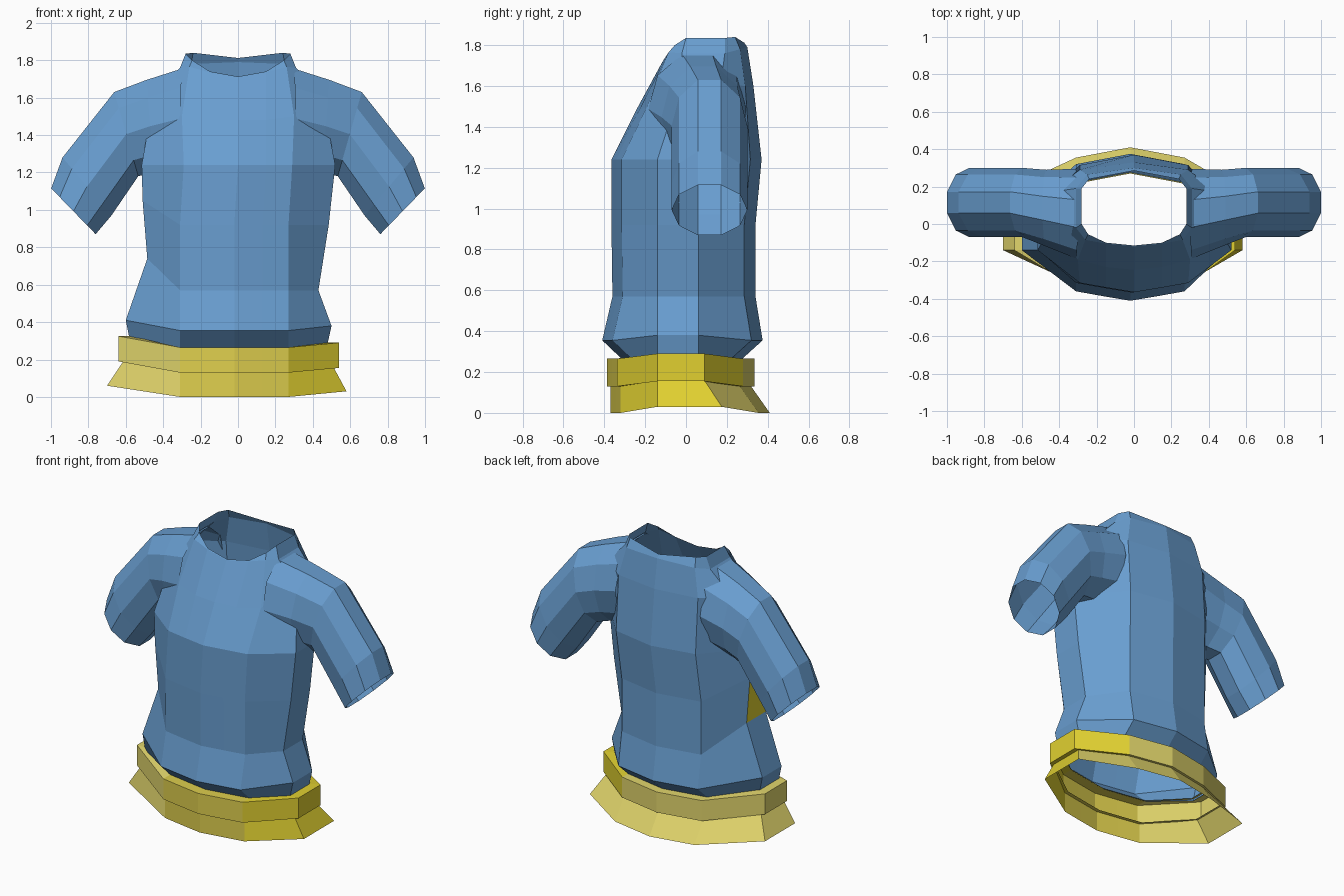
import bpy, bmesh, math

if "Cube" in bpy.data.objects:
    bpy.data.objects.remove(bpy.data.objects["Cube"])


def material(name, rgb):
    m = bpy.data.materials.new(name)
    m.diffuse_color = (*rgb, 1)
    m.use_nodes = True
    m.node_tree.nodes["Principled BSDF"].inputs["Base Color"].default_value = m.diffuse_color
    return m


BLUE = material("shirt blue", (0.14, 0.34, 0.63))
BRIGHT = material("bright yellow", (0.75, 0.63, 0.03))
GOLD = material("soft yellow", (0.73, 0.62, 0.075))
PALE = material("pale yellow", (0.76, 0.67, 0.15))


def loft(name, rings, mats, rule=None):
    """Skin a list of closed rings with flat quads; rule picks the material."""
    bm = bmesh.new()
    vs = [[bm.verts.new(p) for p in r] for r in rings]
    n = len(rings[0])
    for a, b in zip(vs, vs[1:]):
        for i in range(n):
            j = (i + 1) % n
            f = bm.faces.new((a[i], a[j], b[j], b[i]))
            if rule:
                f.material_index = rule(f.calc_center_median())
    bmesh.ops.recalc_face_normals(bm, faces=bm.faces)
    me = bpy.data.meshes.new(name)
    bm.to_mesh(me)
    bm.free()
    for m in mats:
        me.materials.append(m)
    ob = bpy.data.objects.new(name, me)
    bpy.context.collection.objects.link(ob)
    return ob


def mirror_ring(half):
    """Half ring from front centre round +x to back centre, completed on -x."""
    return half + [(-x, y, z) for x, y, z in half[-2:0:-1]]


def body_ring(left, right, front, back, z, zl=0, zr=0, sf=-0.14, sb=0.06, cx=-0.02):
    """Faceted body section; sides may be lifted by zl / zr."""
    c = 0.29
    return [(cx, front, z), (cx + 0.15, front + 0.025, z), (cx + c, front + 0.05, z),
            (right, sf, z + zr), (right, sb, z + zr),
            (cx + c, back - 0.055, z), (cx, back, z), (cx - c, back - 0.055, z),
            (left, sb, z + zl), (left, sf, z + zl),
            (cx - c, front + 0.05, z), (cx - 0.15, front + 0.025, z)]


def side_patch(c):
    """Yellow patch on the left flank under the arm."""
    return 1 if c.x < -0.47 and 0.74 < c.z < 1.0 else 0


# Torso with shoulders and raised collar
loft("torso", [
    body_ring(-0.58, 0.48, -0.31, 0.27, 0.26, 0.05, 0.03),
    body_ring(-0.60, 0.50, -0.41, 0.375, 0.355, 0.055, 0.025),
    body_ring(-0.485, 0.43, -0.36, 0.34, 0.57, 0.17, 0.0),
    body_ring(-0.51, 0.485, -0.365, 0.34, 0.92, 0.13),
    body_ring(-0.515, 0.52, -0.365, 0.37, 1.24, cx=0),
    mirror_ring([(0, -0.245, 1.48), (0.15, -0.23, 1.48), (0.30, -0.19, 1.50),
                 (0.45, -0.02, 1.61), (0.45, 0.17, 1.61),
                 (0.29, 0.29, 1.60), (0, 0.33, 1.60)]),
    mirror_ring([(0, -0.12, 1.71), (0.15, -0.105, 1.735), (0.26, -0.085, 1.765),
                 (0.31, -0.02, 1.76), (0.31, 0.19, 1.76),
                 (0.25, 0.265, 1.78), (0, 0.30, 1.79)]),
    mirror_ring([(0, -0.115, 1.713), (0.15, -0.1, 1.74), (0.245, -0.055, 1.80),
                 (0.28, 0.0, 1.835), (0.28, 0.19, 1.835),
                 (0.24, 0.24, 1.84), (0, 0.285, 1.812)]),
], [BLUE, BRIGHT], side_patch)


# Ten-sided open sleeves that blend into the chest
def sleeve_ring(side, outer, inner, y0, y1):
    cx, cz = (outer[0] + inner[0]) / 2, (outer[1] + inner[1]) / 2
    k = 1 / math.cos(math.radians(18))
    ux, uz = (outer[0] - cx) * k, (outer[1] - cz) * k
    pts = []
    for i in range(10):
        a = math.radians(18 + 36 * i)
        pts.append((side * (cx + ux * math.cos(a) * math.cos(math.radians(18))),
                    (y0 + y1) / 2 + (y1 - y0) / 2 * math.sin(a),
                    cz + uz * math.cos(a)))
    return pts


for side, name in ((1, "right_sleeve"), (-1, "left_sleeve")):
    loft(name, [
        sleeve_ring(side, (0.30, 1.755), (0.32, 1.22), -0.185, 0.295),
        sleeve_ring(side, (0.49, 1.695), (0.45, 1.20), -0.12, 0.29),
        sleeve_ring(side, (0.665, 1.63), (0.53, 1.18), -0.07, 0.30),
        sleeve_ring(side, (0.945, 1.28), (0.67, 0.97), -0.07, 0.30),
        sleeve_ring(side, (1.005, 1.115), (0.755, 0.87), -0.07, 0.30),
    ], [BLUE])


def hem_colour(c):
    """Bright on the right, soft across the front, pale on the left and back."""
    if c.x > 0.3 and c.y < 0.2:
        return 0
    return 1 if c.y < -0.2 and c.x > -0.3 else 2


HEM = [BRIGHT, GOLD, PALE]

# Waistband with a rim at top and bottom
loft("waistband", [
    body_ring(-0.57, 0.47, -0.31, 0.27, 0.265, 0.06, 0.025),
    body_ring(-0.64, 0.54, -0.387, 0.335, 0.265, 0.06, 0.025, sb=0.09),
    body_ring(-0.64, 0.54, -0.387, 0.335, 0.13, 0.06, 0.025, sb=0.09),
    body_ring(-0.60, 0.50, -0.345, 0.295, 0.13, 0.06, 0.025, sb=0.09),
], HEM, hem_colour)

# Flared skirt below the waistband
loft("flared_hem", [
    body_ring(-0.61, 0.51, -0.37, 0.315, 0.135, 0.06, 0.025, sb=0.09),
    body_ring(-0.70, 0.58, -0.37, 0.41, 0.0, 0.06, 0.03, sb=0.175),
], HEM, hem_colour)
